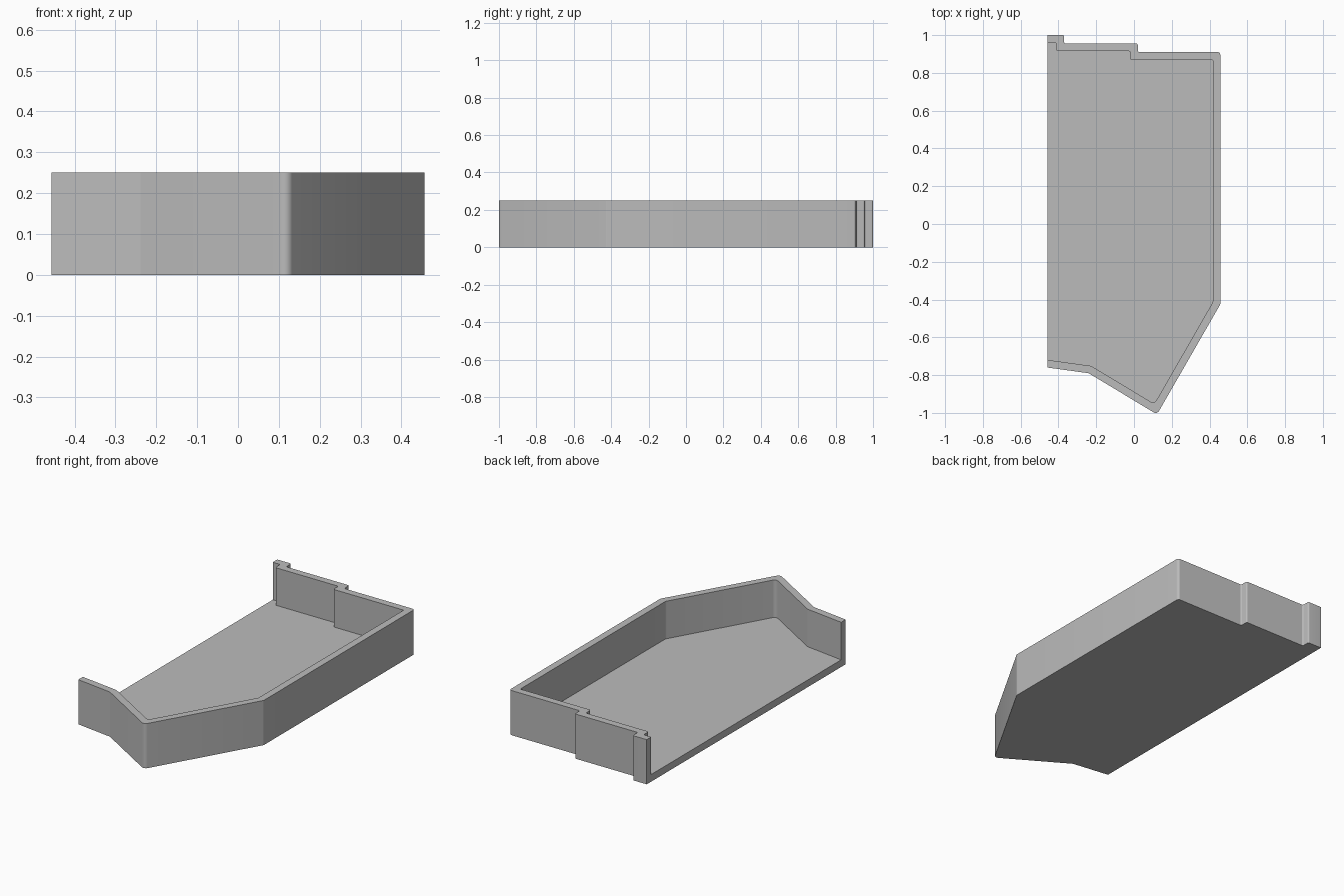
import bpy, bmesh, math
from mathutils import Vector

cube = bpy.data.objects.get("Cube")
if cube:
    bpy.data.objects.remove(cube, do_unlink=True)

HEIGHT, FLOOR, WALL = 0.25, 0.04, 0.04
SIDE = 0.457

# Wall path, clockwise from the back end of the open side: (x, y, outer radius, inner radius)
PATH = [(-SIDE, 1, 0, 0), (-0.37, 1, .008, .008), (-0.37, 0.955, .008, .008),
        (0.02, 0.955, .008, .008), (0.02, 0.91, .008, .008), (SIDE, 0.91, .014, .005),
        (SIDE, -0.425, .02, .02), (0.122, -1.008, .02, .02),
        (-0.24, -0.79, .02, .02), (-SIDE, -0.76, 0, 0)]


def inset(points, distance):
    """Move the open path inward with mitred corners; the ends stay on the open side."""
    normals = []
    for a, b in zip(points, points[1:]):
        d = (b - a).normalized()
        normals.append(Vector((d.y, -d.x)))
    result = [points[0] + Vector((0, distance / normals[0].y))]
    for p, n, m in zip(points[1:-1], normals, normals[1:]):
        result.append(p + (n + m) * distance / (1 + n.dot(m)))
    result.append(points[-1] + Vector((0, distance / normals[-1].y)))
    return result


def rounded(points, radii, steps=4):
    """Replace every inner corner of the path with a short tangent arc."""
    result = [points[0]]
    for a, p, b, r in zip(points, points[1:], points[2:], radii[1:]):
        u, v = (a - p).normalized(), (b - p).normalized()
        half = u.angle(v) / 2
        centre = p + (u + v).normalized() * r / math.sin(half)
        start = p + u * r / math.tan(half) - centre
        end = p + v * r / math.tan(half) - centre
        for i in range(steps + 1):
            direction = start.lerp(end, i / steps).normalized()
            result.append(centre + direction * r)
    return result + [points[-1]]


corners = [Vector(p[:2]) for p in PATH]
outer = rounded(corners, [p[2] for p in PATH])
inner = rounded(inset(corners, WALL), [p[3] for p in PATH])

bm = bmesh.new()


def ring(points, z):
    return [bm.verts.new((p.x, p.y, z)) for p in points]


outer_low, outer_top = ring(outer, 0), ring(outer, HEIGHT)
inner_low, inner_top = ring(inner, FLOOR), ring(inner, HEIGHT)

# Outer wall, rim and inner wall
for low, high in ((outer_low, outer_top), (outer_top, inner_top), (inner_top, inner_low)):
    for i in range(len(low) - 1):
        bm.faces.new((low[i], low[i + 1], high[i + 1], high[i]))

# Underside, tray floor and the cut edge of the open side
bm.faces.new(outer_low)
bm.faces.new(inner_low)
bm.faces.new((outer_low[0], outer_low[-1], outer_top[-1], inner_top[-1],
              inner_low[-1], inner_low[0], inner_top[0], outer_top[0]))
bmesh.ops.recalc_face_normals(bm, faces=bm.faces)

mesh = bpy.data.meshes.new("open_tray")
bm.to_mesh(mesh)
bm.free()
tray = bpy.data.objects.new("open_tray", mesh)
bpy.context.collection.objects.link(tray)

# Plain grey finish
grey = bpy.data.materials.new("plain_grey")
grey.use_nodes = True
grey.diffuse_color = (0.5, 0.5, 0.5, 1)
grey.node_tree.nodes["Principled BSDF"].inputs["Base Color"].default_value = grey.diffuse_color
mesh.materials.append(grey)

bpy.ops.object.select_all(action="DESELECT")
tray.select_set(True)
bpy.context.view_layer.objects.active = tray
bpy.ops.object.shade_smooth_by_angle(angle=math.radians(30))
